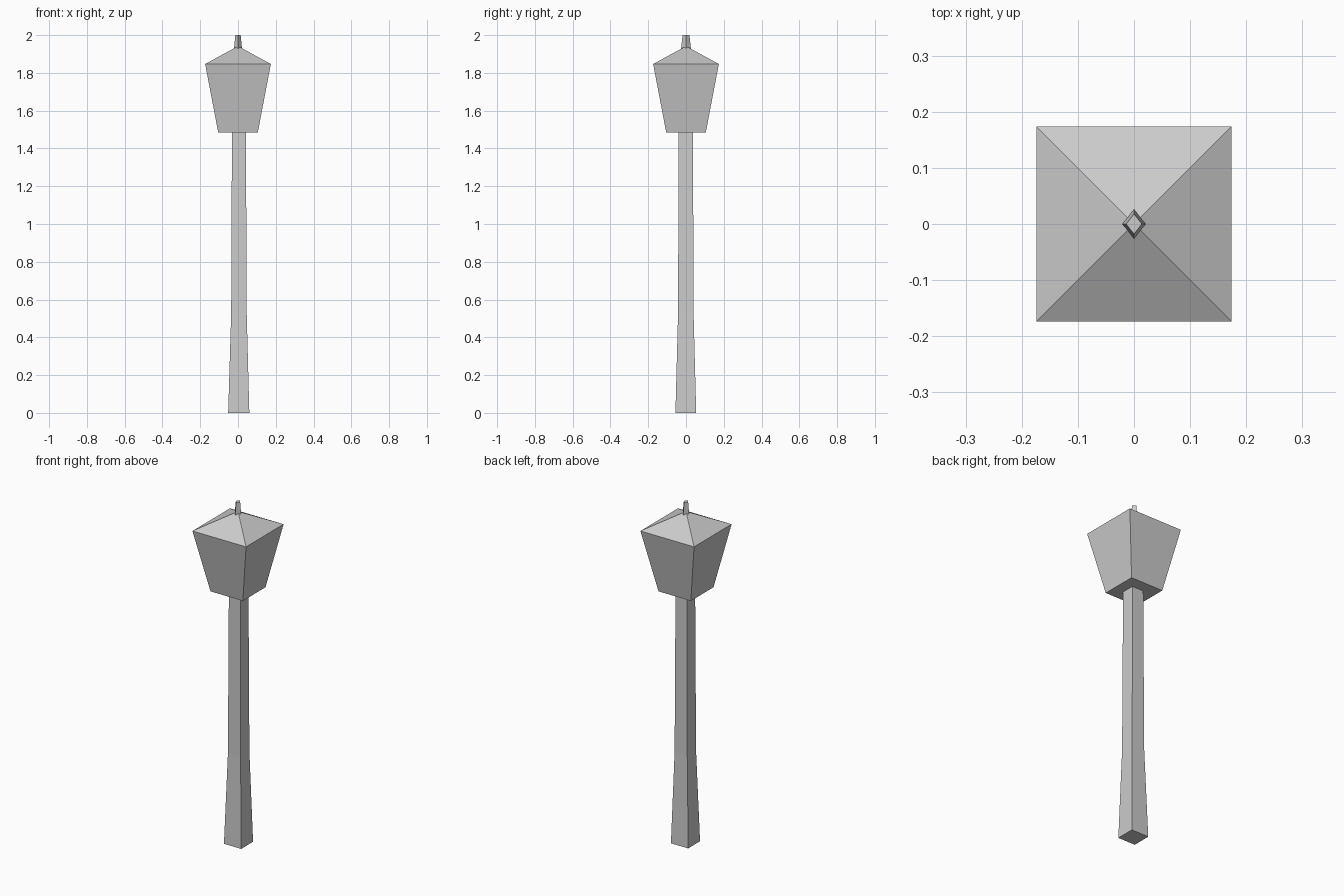
import bpy, bmesh

if "Cube" in bpy.data.objects:
    bpy.data.objects.remove(bpy.data.objects["Cube"])


def square(hx, hy, z, cx=0.0, cy=0.0):
    return [(cx - hx, cy - hy, z), (cx + hx, cy - hy, z),
            (cx + hx, cy + hy, z), (cx - hx, cy + hy, z)]


def diamond(rx, ry, z):
    return [(0, -ry, z), (rx, 0, z), (0, ry, z), (-rx, 0, z)]


def loft(name, sections, apex=None):
    """Skin four-sided sections from bottom to top, closing both ends."""
    bm = bmesh.new()
    rings = [[bm.verts.new(p) for p in s] for s in sections]
    bm.faces.new(rings[0][::-1])
    for a, b in zip(rings, rings[1:]):
        for i in range(4):
            j = (i + 1) % 4
            bm.faces.new((a[i], a[j], b[j], b[i]))
    top = rings[-1]
    if apex:
        tip = bm.verts.new(apex)
        for i in range(4):
            bm.faces.new((top[i], top[(i + 1) % 4], tip))
    else:
        bm.faces.new(top)
    me = bpy.data.meshes.new(name)
    bm.to_mesh(me)
    bm.free()
    ob = bpy.data.objects.new(name, me)
    bpy.context.collection.objects.link(ob)
    return ob


# Tapered square post, flared toward the foot
loft("post", [square(0.056, 0.055, 0, 0.004, -0.001),
              square(0.041, 0.041, 0.53, 0.005, -0.001),
              square(0.037, 0.038, 1.49, 0.005, -0.001)])

# Lantern body with its pyramid roof
loft("lantern", [square(0.105, 0.105, 1.485), square(0.174, 0.174, 1.847)],
     apex=(0, 0, 1.942))

# Small diamond-section finial
loft("finial", [diamond(0.021, 0.026, 1.93), diamond(0.014, 0.018, 2.0)])
